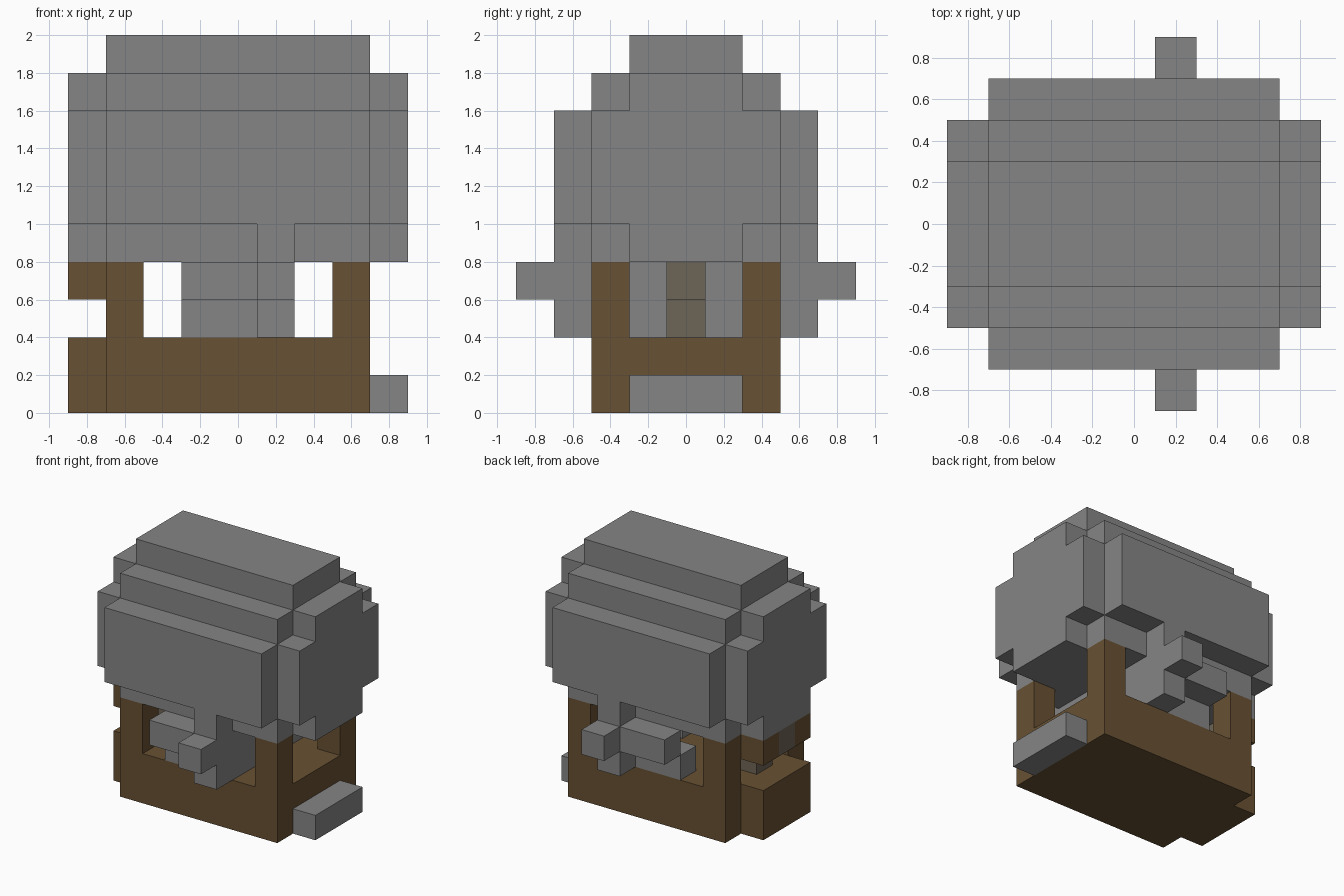
import bpy
import bmesh

cube = bpy.data.objects.get("Cube")
if cube:
    bpy.data.objects.remove(cube, do_unlink=True)


def material(name, rgb):
    mat = bpy.data.materials.new(name)
    mat.use_nodes = True
    color = (*rgb, 1)
    mat.diffuse_color = color
    mat.node_tree.nodes["Principled BSDF"].inputs["Base Color"].default_value = color
    return mat


GRAY = material("stone gray", (0.235, 0.235, 0.235))
BROWN = material("wood brown", (0.138, 0.082, 0.033))
TAUPE = material("dull taupe", (0.155, 0.13, 0.095))


def blocks(name, mat, *spans):
    """One object from boxes, each given as (x range, y range, z range)."""
    bm = bmesh.new()
    for span in spans:
        made = bmesh.ops.create_cube(bm, size=1)
        for v in made["verts"]:
            for axis, (low, high) in enumerate(span):
                v.co[axis] = high if v.co[axis] > 0 else low
    mesh = bpy.data.meshes.new(name)
    bm.to_mesh(mesh)
    bm.free()
    mesh.materials.append(mat)
    obj = bpy.data.objects.new(name, mesh)
    bpy.context.collection.objects.link(obj)
    return obj


def both(half):
    return (-half, half)


def side(sign, near, far):
    return tuple(sorted((sign * near, sign * far)))


# Stepped roof
blocks("roof_cap", GRAY, (both(.7), both(.3), (1.8, 2)))
blocks("roof_upper_step", GRAY, (both(.7), both(.5), (1.6, 1.8)))
blocks("roof_body", GRAY, (both(.7), both(.7), (1, 1.6)))
blocks("roof_lower_step", GRAY, (both(.7), both(.5), (.8, 1)))
for label, s in (("left", 1), ("right", -1)):
    x = side(s, .7, .9)
    blocks("roof_end_" + label, GRAY,
           (x, both(.5), (1, 1.6)),
           (x, both(.3), (1.6, 1.8)),
           (x, both(.3), (.8, 1)))

# Wooden base and corner posts
blocks("base", BROWN, (both(.7), both(.5), (0, .4)))
blocks("base_bump", BROWN, ((-.9, -.7), both(.3), (0, .4)))
blocks("doorstep", GRAY, ((.7, .9), both(.3), (0, .2)))
for sx in (1, -1):
    for sy in (1, -1):
        name = ("left" if sx > 0 else "right") + ("_back" if sy > 0 else "_front")
        blocks("post_" + name, BROWN,
               (side(sx, .5, .7), side(sy, .3, .5), (.4, .8)))

# Stone walls and projecting pieces, the same at front and back
for label, s in (("back", 1), ("front", -1)):
    blocks("inner_wall_" + label, GRAY, ((.1, .3), side(s, .1, .5), (.4, .8)))
    blocks("column_" + label, GRAY, ((.1, .3), side(s, .5, .7), (.4, 1)))
    blocks("arm_" + label, GRAY, ((.1, .3), side(s, .7, .9), (.6, .8)))
    blocks("bar_" + label, GRAY, ((-.3, .1), side(s, .5, .7), (.6, .8)))
    blocks("ledge_" + label, GRAY, ((-.3, .1), side(s, .3, .5), (.4, .6)))
    blocks("lintel_" + label, BROWN, ((-.9, -.7), side(s, .1, .3), (.6, .8)))

# Taupe blocks in the right side opening
blocks("lintel_center", TAUPE, ((-.9, -.7), both(.1), (.6, .8)))
blocks("sill_block", TAUPE, ((-.7, -.5), both(.1), (.4, .6)))
